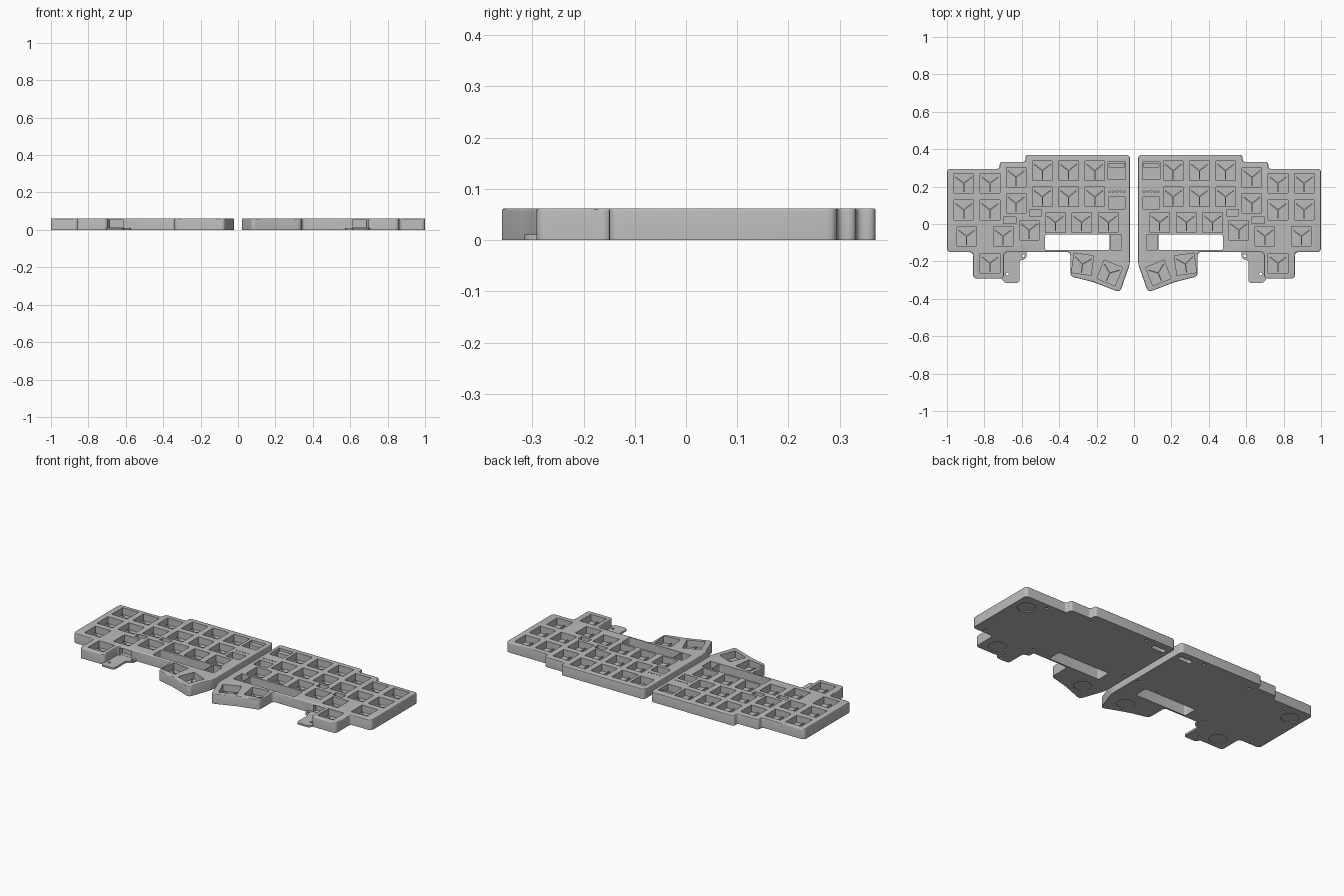
import bpy, bmesh
from math import radians, cos, sin, pi
from mathutils import Matrix, Vector

cube = bpy.data.objects.get("Cube")
if cube:
    bpy.data.objects.remove(cube)

HEIGHT, FLOOR = 0.062, 0.02
grey = bpy.data.materials.new("case grey")
grey.use_nodes = True
grey.diffuse_color = (0.5, 0.5, 0.5, 1)
grey.node_tree.nodes["Principled BSDF"].inputs["Base Color"].default_value = (0.5, 0.5, 0.5, 1)


def make_object(name, bm):
    bmesh.ops.recalc_face_normals(bm, faces=bm.faces)
    mesh = bpy.data.meshes.new(name)
    bm.to_mesh(mesh)
    bm.free()
    mesh.materials.append(grey)
    obj = bpy.data.objects.new(name, mesh)
    bpy.context.collection.objects.link(obj)
    return obj


def rounded(points, radius):
    """Round every corner of a closed outline."""
    result = []
    for i, p in enumerate(points):
        p = Vector(p)
        a, b = Vector(points[i - 1]) - p, Vector(points[(i + 1) % len(points)]) - p
        r = min(radius, a.length * 0.45, b.length * 0.45)
        start, end = p + a.normalized() * r, p + b.normalized() * r
        for k in range(6):
            t = k / 5
            result.append(start * (1 - t) ** 2 + p * 2 * t * (1 - t) + end * t * t)
    return result


def prism(bm, points, z0, z1):
    base = bm.faces.new([bm.verts.new((p[0], p[1], z0)) for p in points])
    ext = bmesh.ops.extrude_face_region(bm, geom=[base])
    top = [v for v in ext["geom"] if isinstance(v, bmesh.types.BMVert)]
    bmesh.ops.translate(bm, verts=top, vec=(0, 0, z1 - z0))
    return top


def box(bm, x, y, sx, sy, z0, z1, angle=0):
    m = (Matrix.Translation((x, y, (z0 + z1) / 2)) @ Matrix.Rotation(radians(angle), 4, 'Z')
         @ Matrix.Diagonal((sx, sy, z1 - z0, 1)))
    bmesh.ops.create_cube(bm, size=1, matrix=m)


def disc(bm, x, y, r, z0, z1, sides):
    prism(bm, [(x + r * cos(2 * pi * k / sides), y + r * sin(2 * pi * k / sides))
               for k in range(sides)], z0, z1)


def mirror(obj):
    obj.modifiers.new("other_half", 'MIRROR').use_mirror_merge = False


def finish(obj):
    """Apply the modifiers and shade smooth with sharp edges."""
    deps = bpy.context.evaluated_depsgraph_get()
    obj.data = bpy.data.meshes.new_from_object(obj.evaluated_get(deps))
    obj.modifiers.clear()
    bpy.ops.object.select_all(action='DESELECT')
    obj.select_set(True)
    bpy.context.view_layer.objects.active = obj
    bpy.ops.object.shade_smooth_by_angle(angle=radians(30))


# Key positions: x, y, turn
keys = [(x, y, 0) for x in (0.21, 0.35, 0.49) for y in (0.285, 0.145)]
keys += [(x, 0.008, 0) for x in (0.137, 0.28, 0.42)]
keys += [(0.63, 0.25, 0), (0.63, 0.11, 0), (0.56, -0.033, 0)]
keys += [(x, y, 0) for x in (0.77, 0.91) for y in (0.217, 0.075)]
keys += [(0.70, -0.066, 0), (0.895, -0.066, 0), (0.77, -0.21, 0)]
keys += [(0.275, -0.215, 8), (0.13, -0.262, 22)]

# Case body with rounded corners and a softened top rim
outline = [(0.022, 0.37), (0.58, 0.37), (0.58, 0.332), (0.718, 0.332), (0.718, 0.295),
           (1, 0.295), (1, -0.15), (0.86, -0.15), (0.86, -0.292), (0.695, -0.292),
           (0.695, -0.15), (0.34, -0.15), (0.34, -0.28), (0.22, -0.31),
           (0.075, -0.365), (0.022, -0.215)]
bm = bmesh.new()
top = set(prism(bm, rounded(outline, 0.022), 0, HEIGHT))
rim = [e for e in bm.edges if e.verts[0] in top and e.verts[1] in top]
bmesh.ops.bevel(bm, geom=rim, offset=0.005, segments=3, profile=0.5, affect='EDGES')
case = make_object("case", bm)

# Openings cut from the case
bm = bmesh.new()
for x, y, turn in keys:
    box(bm, x, y, 0.105, 0.105, FLOOR, 0.1, turn)
prism(bm, rounded([(0.13, -0.14), (0.475, -0.14), (0.475, -0.057), (0.13, -0.057)], 0.01), -0.1, 0.1)
box(bm, 0.096, -0.0985, 0.06, 0.083, FLOOR, 0.11)
box(bm, 0.092, 0.285, 0.095, 0.095, FLOOR, 0.1)
prism(bm, rounded([(0.05, 0.3), (0.135, 0.3), (0.135, 0.327), (0.05, 0.327)], 0.008), -0.1, 0.05)
box(bm, 0.092, 0.112, 0.09, 0.065, FLOOR, 0.1)
for x, y in ((0.527, 0.06), (0.665, 0.021)):
    box(bm, x, y, 0.066, 0.034, FLOOR, 0.1)
for k in range(5):
    disc(bm, 0.053 + k * 0.019, 0.173, 0.005, 0.04, 0.1, 8)
box(bm, 0.65, -0.15, 0.075, 0.05, 0.012, 0.052)
for x, y in ((0.92, 0.2), (0.77, -0.22), (0.15, -0.25)):
    disc(bm, x, y, 0.05, -0.1, 0.005, 12)
for x, y in ((0.83, 0.26), (0.55, 0.3), (0.2, 0.34), (0.05, -0.02), (0.6, -0.12), (0.93, -0.13)):
    disc(bm, x, y, 0.01, -0.1, 0.01, 10)
cutter = make_object("opening_cutter", bm)
cutter.hide_render = True
cut = case.modifiers.new("openings", 'BOOLEAN')
cut.operation, cut.solver, cut.object = 'DIFFERENCE', 'EXACT', cutter
mirror(case)
finish(case)
bpy.data.objects.remove(cutter)

# Three-armed ridges on the floor of each key well
bm = bmesh.new()
for x, y, turn in keys:
    for arm, length in ((38, 0.056), (142, 0.056), (270, 0.046)):
        a = radians(arm + turn)
        box(bm, x + cos(a) * length / 2, y + sin(a) * length / 2, length, 0.006,
            FLOOR - 0.002, FLOOR + 0.012, arm + turn)
ridges = make_object("key_well_ridges", bm)
mirror(ridges)
finish(ridges)

# Thin mounting tab beside the lower outer key
bm = bmesh.new()
prism(bm, rounded([(0.575, -0.14), (0.575, -0.185), (0.612, -0.195), (0.612, -0.315),
                   (0.695, -0.315), (0.71, -0.285), (0.71, -0.14)], 0.016), 0, 0.011)
tab = make_object("mounting_tab", bm)
bm = bmesh.new()
for x, y in ((0.592, -0.17), (0.677, -0.267)):
    disc(bm, x, y, 0.008, -0.1, 0.1, 10)
cutter = make_object("tab_hole_cutter", bm)
cutter.hide_render = True
cut = tab.modifiers.new("holes", 'BOOLEAN')
cut.operation, cut.solver, cut.object = 'DIFFERENCE', 'EXACT', cutter
mirror(tab)
finish(tab)
bpy.data.objects.remove(cutter)
